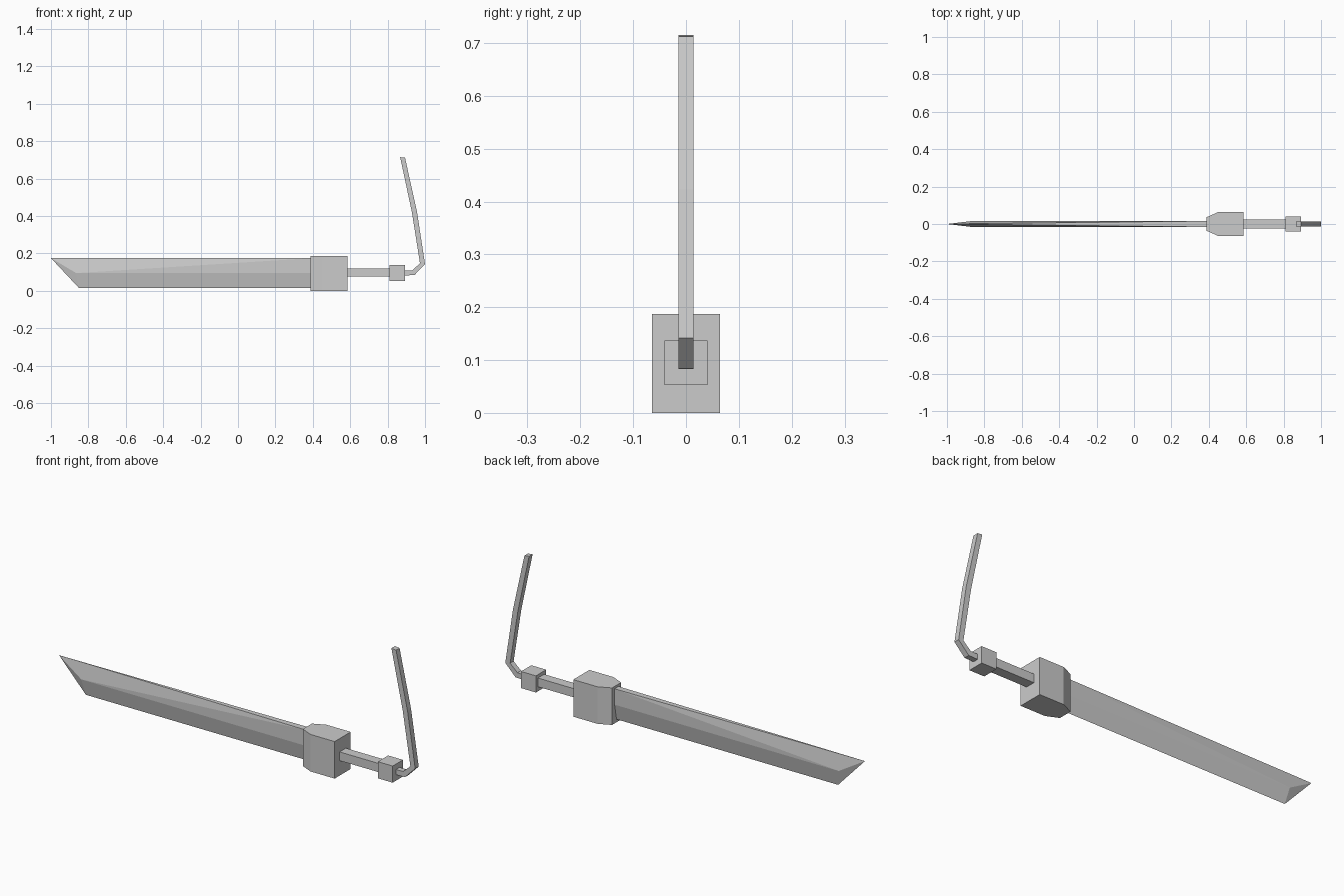
import bpy, bmesh

if "Cube" in bpy.data.objects:
    bpy.data.objects.remove(bpy.data.objects["Cube"])


def make_object(name, bm):
    bmesh.ops.remove_doubles(bm, verts=bm.verts, dist=1e-5)
    bmesh.ops.recalc_face_normals(bm, faces=bm.faces)
    mesh = bpy.data.meshes.new(name)
    bm.to_mesh(mesh)
    bm.free()
    obj = bpy.data.objects.new(name, mesh)
    bpy.context.collection.objects.link(obj)
    return obj


def loft(name, rings):
    """Skin a series of equal-length closed rings and cap both ends."""
    bm = bmesh.new()
    loops = [[bm.verts.new(p) for p in ring] for ring in rings]
    n = len(loops[0])
    for a, b in zip(loops, loops[1:]):
        for i in range(n):
            j = (i + 1) % n
            bm.faces.new((a[i], a[j], b[j], b[i]))
    bm.faces.new(loops[0])
    bm.faces.new(loops[-1])
    return make_object(name, bm)


def box_ring(x, half_y, z0, z1):
    return [(x, -half_y, z0), (x, half_y, z0), (x, half_y, z1), (x, -half_y, z1)]


# Blade: flat spine tapering to the tip, ridge line, sharp lower edge
bm = bmesh.new()
tip = bm.verts.new((-1, 0, 0.175))
edge_end, edge_root = bm.verts.new((-0.85, 0, 0.015)), bm.verts.new((0.395, 0, 0.015))
spines, ridges = [], []
for s in (-1, 1):
    spine = bm.verts.new((0.395, s * 0.016, 0.175))
    ridge_root = bm.verts.new((0.395, s * 0.016, 0.095))
    ridge_end = bm.verts.new((-0.865, s * 0.016, 0.095))
    bm.faces.new((tip, ridge_end, spine))
    bm.faces.new((ridge_end, ridge_root, spine))
    bm.faces.new((ridge_end, edge_end, edge_root, ridge_root))
    bm.faces.new((tip, edge_end, ridge_end))
    spines.append(spine)
    ridges.append(ridge_root)
bm.faces.new((tip, spines[0], spines[1]))
bm.faces.new((spines[0], ridges[0], edge_root, ridges[1], spines[1]))
make_object("blade", bm)

# Guard block, chamfered towards the blade
loft("guard", [box_ring(0.388, 0.036, 0, 0.187),
               box_ring(0.45, 0.064, 0, 0.187),
               box_ring(0.585, 0.064, 0, 0.187)])

# Grip and pommel
loft("grip", [box_ring(0.585, 0.025, 0.076, 0.12), box_ring(0.812, 0.025, 0.076, 0.12)])
loft("pommel", [box_ring(0.81, 0.041, 0.053, 0.137), box_ring(0.893, 0.041, 0.053, 0.137)])

# Bent square tail: outer and inner corner at each bend (x, z)
tail = [((0.89, 0.083), (0.89, 0.109)), ((0.943, 0.084), (0.932, 0.11)),
        ((1.0, 0.142), (0.973, 0.147)), ((0.957, 0.423), (0.93, 0.419)),
        ((0.893, 0.712), (0.867, 0.715))]
w = 0.014
loft("tail", [[(ox, -w, oz), (ox, w, oz), (ix, w, iz), (ix, -w, iz)]
              for (ox, oz), (ix, iz) in tail])
